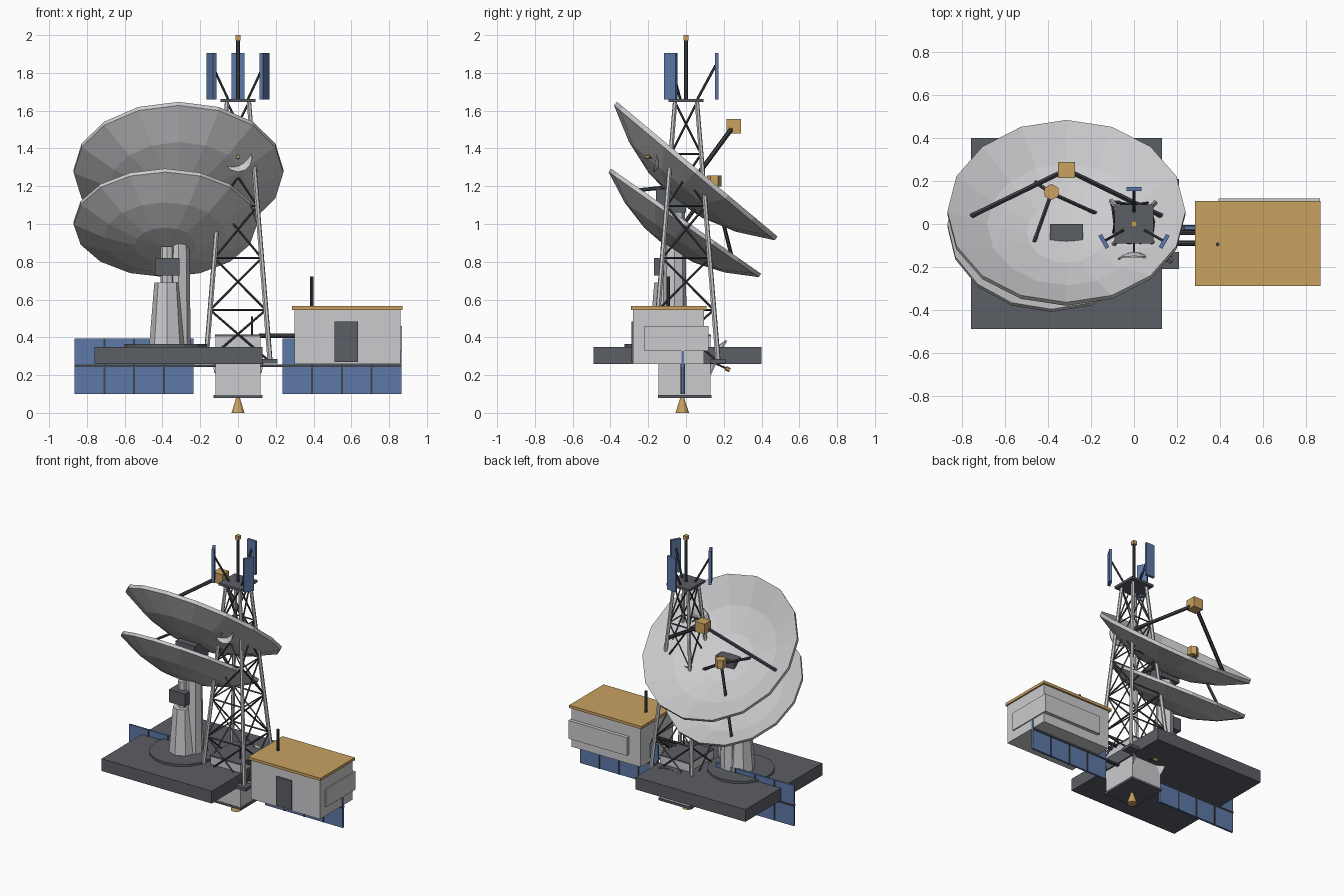
import bpy, bmesh, math
from mathutils import Matrix, Vector

if "Cube" in bpy.data.objects:
    bpy.data.objects.remove(bpy.data.objects["Cube"])


def mat(name, rgb):
    m = bpy.data.materials.new(name)
    m.diffuse_color = (*rgb, 1)
    m.use_nodes = True
    m.node_tree.nodes["Principled BSDF"].inputs["Base Color"].default_value = m.diffuse_color
    return m


LIGHT = mat("light_grey", (0.60, 0.60, 0.62))
DARK = mat("dark_grey", (0.105, 0.112, 0.13))
STEEL = mat("dark_steel", (0.055, 0.058, 0.068))
GOLD = mat("gold", (0.58, 0.36, 0.12))
BLUE = mat("panel_blue", (0.11, 0.19, 0.39))


def finish(name, bm, m):
    bmesh.ops.recalc_face_normals(bm, faces=bm.faces)
    me = bpy.data.meshes.new(name)
    bm.to_mesh(me)
    bm.free()
    me.materials.append(m)
    ob = bpy.data.objects.new(name, me)
    bpy.context.collection.objects.link(ob)
    return ob


def box(name, x, y, z, m, rot=0):
    """Box from (min, max) ranges; rot turns it around the world z axis."""
    bm = bmesh.new()
    r = (x, y, z)
    c = Vector([(a + b) / 2 for a, b in r])
    s = Matrix.Diagonal([b - a for a, b in r] + [1])
    bmesh.ops.create_cube(bm, size=1, matrix=Matrix.Rotation(rot, 4, 'Z') @ Matrix.Translation(c) @ s)
    return finish(name, bm, m)


def rod(name, a, b, r1, m, r2=None, sides=6):
    """Tapered bar between two points."""
    a, b = Vector(a), Vector(b)
    d = b - a
    bm = bmesh.new()
    mx = Matrix.Translation((a + b) / 2) @ d.to_track_quat('Z', 'Y').to_matrix().to_4x4()
    bmesh.ops.create_cone(bm, cap_ends=True, segments=sides, radius1=r1,
                          radius2=r1 if r2 is None else r2, depth=d.length, matrix=mx)
    return finish(name, bm, m)


def dish(name, frame, R, depth, thick, segs=16):
    """Faceted parabolic shell, opening along the local z axis of frame."""
    bm = bmesh.new()
    layers = []
    for off in (0, -thick):
        rings = [[bm.verts.new((0, 0, -depth + off))]]
        for k in (1, 2, 3):
            f = k / 3
            rings.append([bm.verts.new((R * f * math.cos(2 * math.pi * i / segs),
                                        R * f * math.sin(2 * math.pi * i / segs),
                                        depth * (f * f - 1) + off)) for i in range(segs)])
        for i in range(segs):
            j = (i + 1) % segs
            bm.faces.new((rings[0][0], rings[1][i], rings[1][j]))
            for k in (1, 2):
                bm.faces.new((rings[k][i], rings[k + 1][i], rings[k + 1][j], rings[k][j]))
        layers.append(rings[3])
    for i in range(segs):
        j = (i + 1) % segs
        bm.faces.new((layers[0][i], layers[0][j], layers[1][j], layers[1][i]))
    bm.transform(frame)
    return finish(name, bm, LIGHT)


def frame_at(p, tilt):
    return Matrix.Translation(p) @ Matrix.Rotation(math.radians(-tilt), 4, 'X')


def feed_struts(name, frame, R, depth, top, angles, r):
    for a in angles:
        t = math.radians(a)
        foot = Vector((0.8 * R * math.cos(t), 0.8 * R * math.sin(t), -0.36 * depth))
        rod(name, frame @ foot, frame @ Vector((0, 0, top)), r, STEEL)


# base slab
box("base_slab", (-0.76, 0.13), (-0.49, 0.40), (0.26, 0.35), DARK)

# large dish with its column, mount and feed
big = frame_at((-0.315, 0.06, 1.29), 40)
dish("large_dish", big, 0.555, 0.175, 0.025)
feed_struts("large_feed_strut", big, 0.555, 0.175, 0.30, (3, 177), 0.013)
box("large_feed", (-0.354, -0.276), (0.215, 0.29), (1.48, 1.555), GOLD)
rod("large_column", (-0.315, -0.06, 0.35), (-0.315, -0.06, 1.08), 0.065, LIGHT, 0.055, 8)
box("large_mount", (-0.392, -0.238), (-0.16, 0.0), (1.06, 1.185), DARK)

# small dish with its pedestal, mount and feed
small = frame_at((-0.385, 0.0, 1.015), 35)
dish("small_dish", small, 0.485, 0.15, 0.022)
feed_struts("small_feed_strut", small, 0.485, 0.15, 0.25, (115, 0, -115), 0.010)
p = small @ Vector((0, 0, 0.26))
rod("small_feed", p + Vector((0, 0, -0.03)), p + Vector((0, 0, 0.03)), 0.038, GOLD)
rod("pedestal_disc", (-0.375, -0.1, 0.35), (-0.375, -0.1, 0.366), 0.225, DARK, sides=16)
rod("pedestal", (-0.375, -0.1, 0.36), (-0.375, -0.1, 0.69), 0.095, LIGHT, 0.068, 8)
rod("pedestal_neck", (-0.375, -0.1, 0.69), (-0.375, -0.1, 0.88), 0.035, LIGHT, sides=8)
box("small_mount", (-0.44, -0.31), (-0.17, -0.04), (0.727, 0.82), DARK)

# lattice tower: legs, feet, rings and cross braces
Z0, Z1, LEVELS = 0.27, 1.645, 5


def corner(i, level):
    h = 0.17 + (0.058 - 0.17) * level / LEVELS
    sx, sy = ((1, 1), (-1, 1), (-1, -1), (1, -1))[i % 4]
    return Vector((sx * h, sy * h, Z0 + (Z1 - Z0) * level / LEVELS))


for i in range(4):
    rod("tower_leg", corner(i, 0), corner(i, LEVELS), 0.014, LIGHT, 0.012)
    c = corner(i, 0)
    box("tower_foot", (c.x - 0.04, c.x + 0.04), (c.y - 0.04, c.y + 0.04), (0.262, 0.285), DARK)
    for k in range(LEVELS):
        rod("tower_brace", corner(i, k), corner(i + 1, k + 1), 0.006, STEEL, sides=4)
        rod("tower_brace", corner(i + 1, k), corner(i, k + 1), 0.006, STEEL, sides=4)
        if k:
            rod("tower_ring", corner(i, k), corner(i + 1, k), 0.006, STEEL, sides=4)
box("tower_platform", (-0.092, 0.092), (-0.092, 0.092), (1.645, 1.662), DARK)
rod("mast", (0, 0, 1.66), (0, 0, 1.975), 0.010, STEEL, sides=8)
box("mast_tip", (-0.014, 0.014), (-0.014, 0.014), (1.972, 2.0), GOLD)

# three sector antennas around the mast
for k in range(3):
    a = k * 2 * math.pi / 3
    turn = Matrix.Rotation(a, 4, 'Z')
    box("sector_panel", (-0.035, 0.035), (0.153, 0.172), (1.66, 1.905), BLUE, a)
    rod("sector_strut", turn @ Vector((0, 0.06, 1.66)), turn @ Vector((0, 0.157, 1.84)), 0.007, STEEL)

# small relay dish on the tower front
relay = frame_at((0, -0.165, 1.35), -83)
dish("relay_dish", relay, 0.075, 0.028, 0.006, 12)
rod("relay_arm", relay @ Vector((0, 0, -0.09)), relay @ Vector((0, 0, 0.04)), 0.005, STEEL)
rod("relay_feed", relay @ Vector((0, 0, 0.03)), relay @ Vector((0, 0, 0.055)), 0.010, GOLD)

# hanging body with thruster
box("body", (-0.12, 0.12), (-0.145, 0.13), (0.095, 0.41), LIGHT)
box("body_bottom_plate", (-0.13, 0.13), (-0.148, 0.135), (0.08, 0.096), DARK)
box("body_top_plate", (-0.122, 0.122), (-0.147, 0.132), (0.405, 0.415), DARK)
rod("thruster", (0, -0.02, 0), (0, -0.02, 0.08), 0.036, GOLD, 0.010, 10)
rod("body_aerial", (0.075, -0.08, 0.41), (0.075, -0.08, 0.51), 0.006, STEEL)

# dish on the back of the body
back = frame_at((0, 0.16, 0.26), 115)
dish("body_dish", back, 0.135, 0.045, 0.008, 16)
rod("body_dish_arm", back @ Vector((0, 0, -0.05)), back @ Vector((0, 0, 0.07)), 0.005, STEEL)
rod("body_dish_feed", back @ Vector((0, 0, 0.055)), back @ Vector((0, 0, 0.08)), 0.012, GOLD)

# solar wings with frame bars
for s in (-1, 1):
    def span(a, b):
        return tuple(sorted((s * a, s * b)))
    box("solar_wing", span(0.235, 0.865), (-0.025, -0.010), (0.10, 0.395), BLUE)
    box("wing_spar", span(0.12, 0.865), (-0.030, -0.005), (0.243, 0.255), STEEL)
    for k in (1, 2, 3):
        x = 0.235 + 0.63 * k / 4
        box("wing_rib", span(x - 0.005, x + 0.005), (-0.029, -0.006), (0.10, 0.395), STEEL)

# cabin with roof, door, wrapped side casing and aerial
box("cabin", (0.30, 0.86), (-0.28, 0.095), (0.26, 0.546), LIGHT)
box("cabin_roof", (0.285, 0.87), (-0.29, 0.108), (0.546, 0.566), GOLD)
box("cabin_casing", (0.395, 0.868), (-0.22, 0.12), (0.327, 0.46), LIGHT)
box("cabin_door", (0.51, 0.635), (-0.288, -0.279), (0.27, 0.483), DARK)
rod("cabin_aerial", (0.39, -0.095, 0.56), (0.39, -0.095, 0.722), 0.009, STEEL, sides=8)

# pipes joining cabin and body
for y in (-0.04, -0.09):
    rod("link_pipe", (0.11, y, 0.408), (0.31, y, 0.408), 0.012, STEEL, sides=8)
